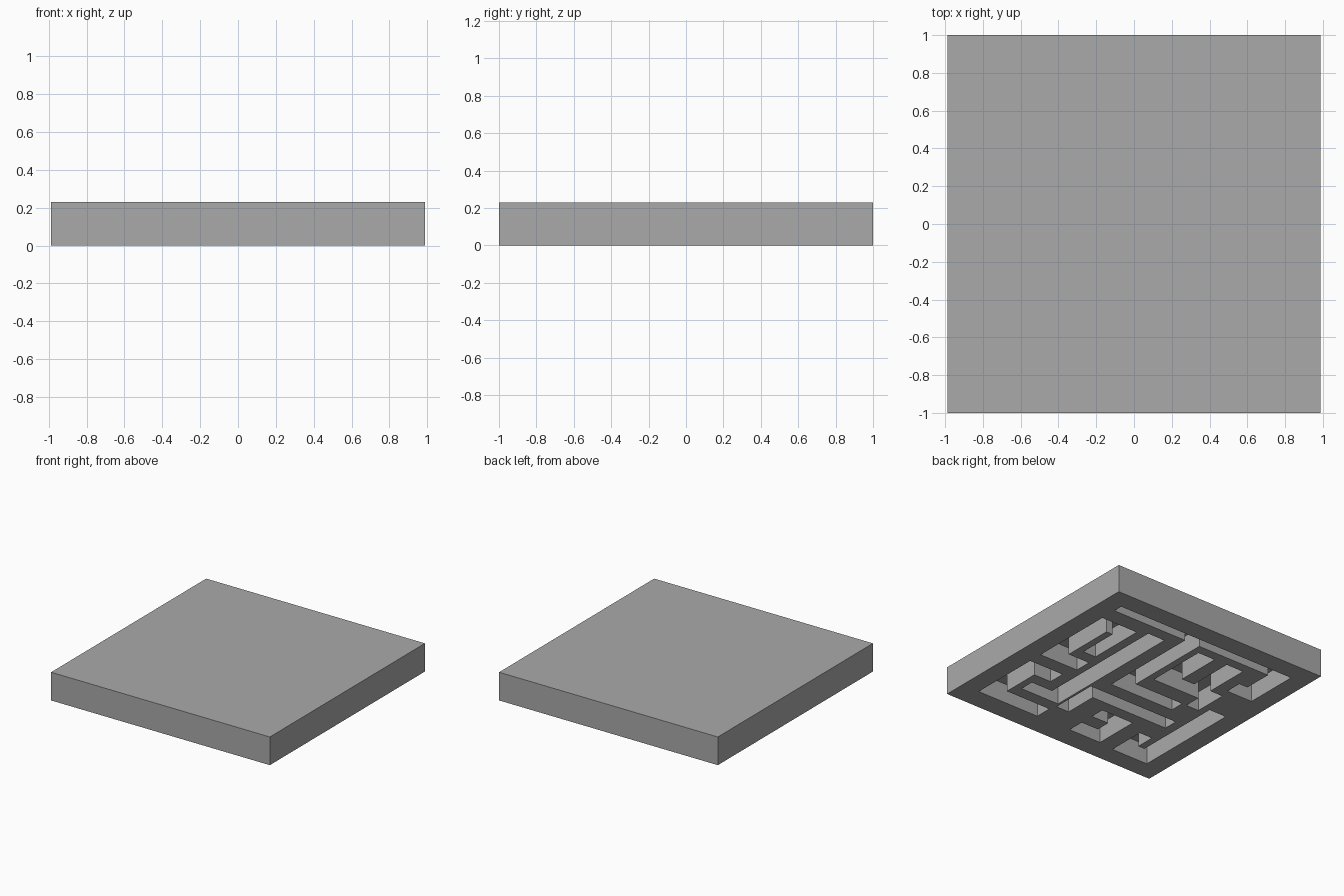
import bpy
import bmesh

# Remove the default cube
cube = bpy.data.objects.get("Cube")
if cube:
    bpy.data.objects.remove(cube, do_unlink=True)

WIDTH, LENGTH, HEIGHT, DEPTH = 1.975, 2.0, 0.23, 0.16

# Engraved channels on the underside, in percent of the block:
# start and end from the back edge, start and end from the +x edge
CHANNELS = [
    # straight channel beside the back border, and the bent one leaving it
    (8, 12, 8, 92), (8, 55, 43, 50), (49, 55, 43, 73),
    # hooked channel in the back corner
    (19, 26, 8, 25), (19, 55, 8, 16), (48, 55, 8, 26), (19, 43, 19, 25),
    # long channel with a foot
    (17, 79, 29, 37), (73, 79, 19, 37),
    # bracket in the front corner
    (61, 91, 8, 16), (61, 68, 8, 24), (84, 91, 8, 37),
    # angle and the inner hook beside it
    (61, 81, 38, 44), (61, 67, 38, 80),
    (72, 78, 53, 68), (72, 91, 61, 68), (84, 91, 53, 68),
    # opposite front corner
    (76, 92, 75, 81), (84, 92, 75, 92), (46, 92, 84, 92),
    # comb in the opposite back corner
    (16, 42, 53, 61), (16, 42, 67, 75), (35, 42, 53, 81), (35, 49, 75, 81),
    (8, 31, 84, 92), (24, 31, 80, 92),
]


def make_material(name, color):
    mat = bpy.data.materials.new(name)
    mat.use_nodes = True
    mat.diffuse_color = color
    mat.node_tree.nodes["Principled BSDF"].inputs["Base Color"].default_value = color
    return mat


def place(u, v, z):
    return ((0.5 - v / 100) * WIDTH, (0.5 - u / 100) * LENGTH, z)


# Grid lines follow the channel edges
rows = sorted({0, 100} | {e for c in CHANNELS for e in c[:2]})
columns = sorted({0, 100} | {e for c in CHANNELS for e in c[2:]})


def underside(i, j):
    """Height of the underside in one grid cell; outside there is no material."""
    if not (0 <= i < len(rows) - 1 and 0 <= j < len(columns) - 1):
        return HEIGHT
    u, v = rows[i], columns[j]
    cut = any(a <= u < b and c <= v < d for a, b, c, d in CHANNELS)
    return DEPTH if cut else 0.0


bm = bmesh.new()


def add_face(points):
    bm.faces.new([bm.verts.new(place(*p)) for p in points])


def add_wall(start, end, low, high):
    if low != high:
        add_face([(*start, low), (*end, low), (*end, high), (*start, high)])


# Top, engraved underside and upright walls
for i, u in enumerate(rows):
    for j, v in enumerate(columns):
        here = underside(i, j)
        if j < len(columns) - 1:
            add_wall((u, v), (u, columns[j + 1]), here, underside(i - 1, j))
        if i < len(rows) - 1:
            add_wall((u, v), (rows[i + 1], v), here, underside(i, j - 1))
        if i < len(rows) - 1 and j < len(columns) - 1:
            u2, v2 = rows[i + 1], columns[j + 1]
            for z in (here, HEIGHT):
                add_face([(u, v, z), (u2, v, z), (u2, v2, z), (u, v2, z)])

# Weld, orient outward and merge the flat areas
bmesh.ops.remove_doubles(bm, verts=bm.verts, dist=0.0001)
bmesh.ops.recalc_face_normals(bm, faces=bm.faces)
bmesh.ops.dissolve_limit(bm, angle_limit=0.01, verts=bm.verts, edges=bm.edges)
bmesh.ops.triangulate(bm, faces=[f for f in bm.faces if len(f.verts) > 4])

mesh = bpy.data.meshes.new("engraved_block")
bm.to_mesh(mesh)
bm.free()
mesh.materials.append(make_material("plain grey", (0.4, 0.4, 0.4, 1)))
block = bpy.data.objects.new("engraved_block", mesh)
bpy.context.collection.objects.link(block)
